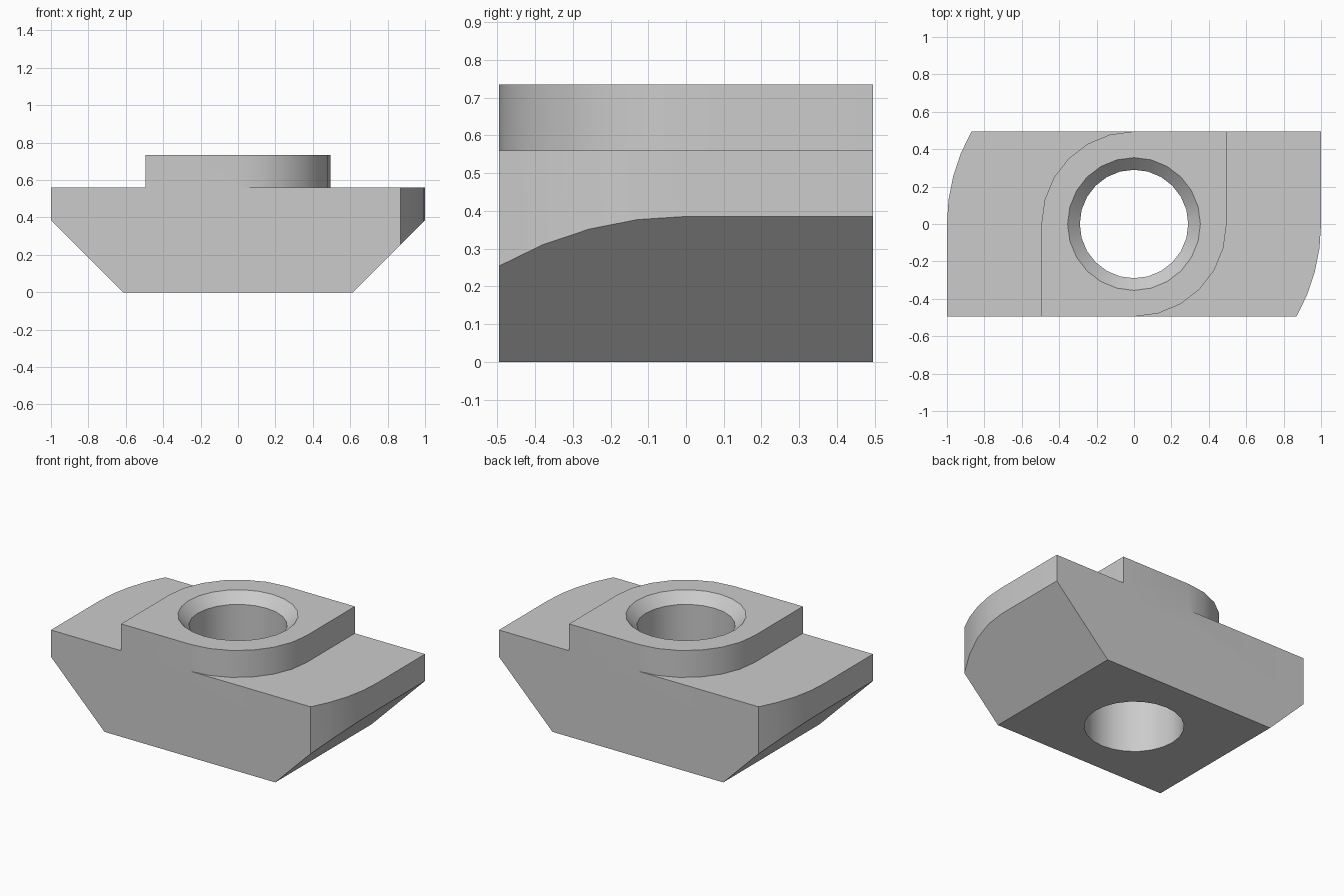
import bpy, bmesh
from math import cos, sin, pi, asin, radians
from mathutils import Matrix

if "Cube" in bpy.data.objects:
    bpy.data.objects.remove(bpy.data.objects["Cube"], do_unlink=True)

HALF = 0.495       # half depth, also half width of the boss
SHOULDER = 0.56    # top of the wings
TOP = 0.735

steel = bpy.data.materials.new("light grey steel")
steel.use_nodes = True
grey = (0.6, 0.6, 0.6, 1)
steel.diffuse_color = grey
steel.node_tree.nodes["Principled BSDF"].inputs["Base Color"].default_value = grey


def make_object(name, bm):
    bmesh.ops.recalc_face_normals(bm, faces=bm.faces)
    mesh = bpy.data.meshes.new(name)
    bm.to_mesh(mesh)
    bm.free()
    mesh.materials.append(steel)
    obj = bpy.data.objects.new(name, mesh)
    bpy.context.collection.objects.link(obj)
    return obj


def prism(name, points, offset):
    """Extrude a closed outline of 3D points by an offset."""
    bm = bmesh.new()
    face = bm.faces.new([bm.verts.new(p) for p in points])
    moved = bmesh.ops.extrude_face_region(bm, geom=[face])["geom"]
    bmesh.ops.translate(bm, vec=offset, verts=[v for v in moved if isinstance(v, bmesh.types.BMVert)])
    return make_object(name, bm)


def turned(name, profile, sides=24):
    """Closed solid of rings (radius, z) about the z axis."""
    bm = bmesh.new()
    rings = [[bm.verts.new((r * cos(2 * pi * i / sides), r * sin(2 * pi * i / sides), z))
              for i in range(sides)] for r, z in profile]
    for a, b in zip(rings, rings[1:]):
        for i in range(sides):
            j = (i + 1) % sides
            bm.faces.new((a[i], a[j], b[j], b[i]))
    bm.faces.new(rings[0])
    bm.faces.new(rings[-1])
    return make_object(name, bm)


def half_turn_outline(radius, steps, z):
    """Plan with one rounded corner at +x -y, repeated by a half turn."""
    sweep = asin(HALF / radius)
    half = [(radius * cos(sweep * (i / steps - 1)), radius * sin(sweep * (i / steps - 1)))
            for i in range(steps + 1)] + [(radius, HALF)]
    return [(s * x, s * y, z) for s in (1, -1) for x, y in half]


def combine(target, tool, operation):
    mod = target.modifiers.new(operation.lower(), "BOOLEAN")
    mod.operation = operation
    mod.solver = "EXACT"
    mod.object = tool
    bpy.context.view_layer.objects.active = target
    bpy.ops.object.modifier_apply(modifier=mod.name)
    bpy.data.objects.remove(tool, do_unlink=True)


# Body with bevelled underside, trimmed to the rounded plan
side = [(0.615, 0), (1.1, 0.485), (1.1, SHOULDER)]
outline = side + [(-x, z) for x, z in reversed(side)]
nut = prism("slot_nut", [(x, -0.7, z) for x, z in outline], (0, 1.4, 0))
combine(nut, prism("plan_trim", half_turn_outline(1, 4, -0.2), (0, 0, 1.2)), "INTERSECT")

# Raised boss with two opposite rounded corners
combine(nut, prism("boss", half_turn_outline(HALF, 6, 0.45), (0, 0, TOP - 0.45)), "UNION")

# Through hole with countersunk rim
combine(nut, turned("hole_cutter", [(0.29, -0.1), (0.29, TOP - 0.065),
                                    (0.355, TOP), (0.355, TOP + 0.1)]), "DIFFERENCE")

# Smooth the curved walls only
bpy.ops.object.select_all(action="DESELECT")
nut.select_set(True)
bpy.context.view_layer.objects.active = nut
bpy.ops.object.shade_smooth_by_angle(angle=radians(25))
